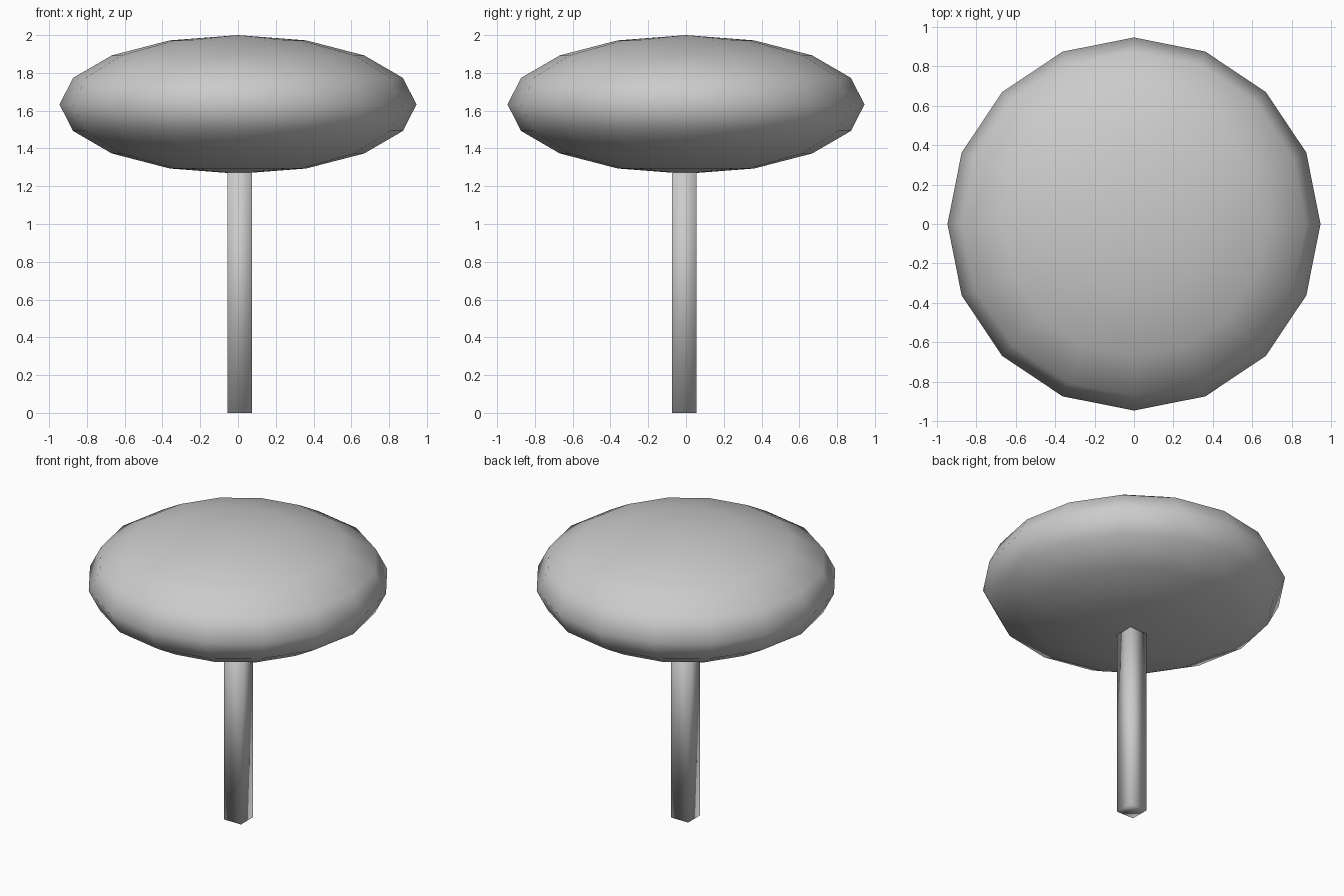
import bpy

if "Cube" in bpy.data.objects:
    bpy.data.objects.remove(bpy.data.objects["Cube"])

# Canopy: low-poly smooth-shaded ellipsoid
bpy.ops.mesh.primitive_uv_sphere_add(segments=16, ring_count=8, radius=1, location=(0, 0, 1.633))
canopy = bpy.context.object
canopy.name = "canopy"
canopy.scale = (0.945, 0.945, 0.367)
bpy.ops.object.transform_apply(location=False, rotation=False, scale=True)
bpy.ops.object.shade_smooth()

# Trunk: slim square post, slightly off centre, ending inside the canopy
TRUNK_WIDTH, TRUNK_HEIGHT = 0.13, 1.4
bpy.ops.mesh.primitive_cube_add(size=1, location=(0.01, -0.01, TRUNK_HEIGHT / 2))
trunk = bpy.context.object
trunk.name = "trunk"
trunk.scale = (TRUNK_WIDTH, TRUNK_WIDTH, TRUNK_HEIGHT)
bpy.ops.object.transform_apply(location=False, rotation=False, scale=True)
bpy.ops.object.shade_smooth()
